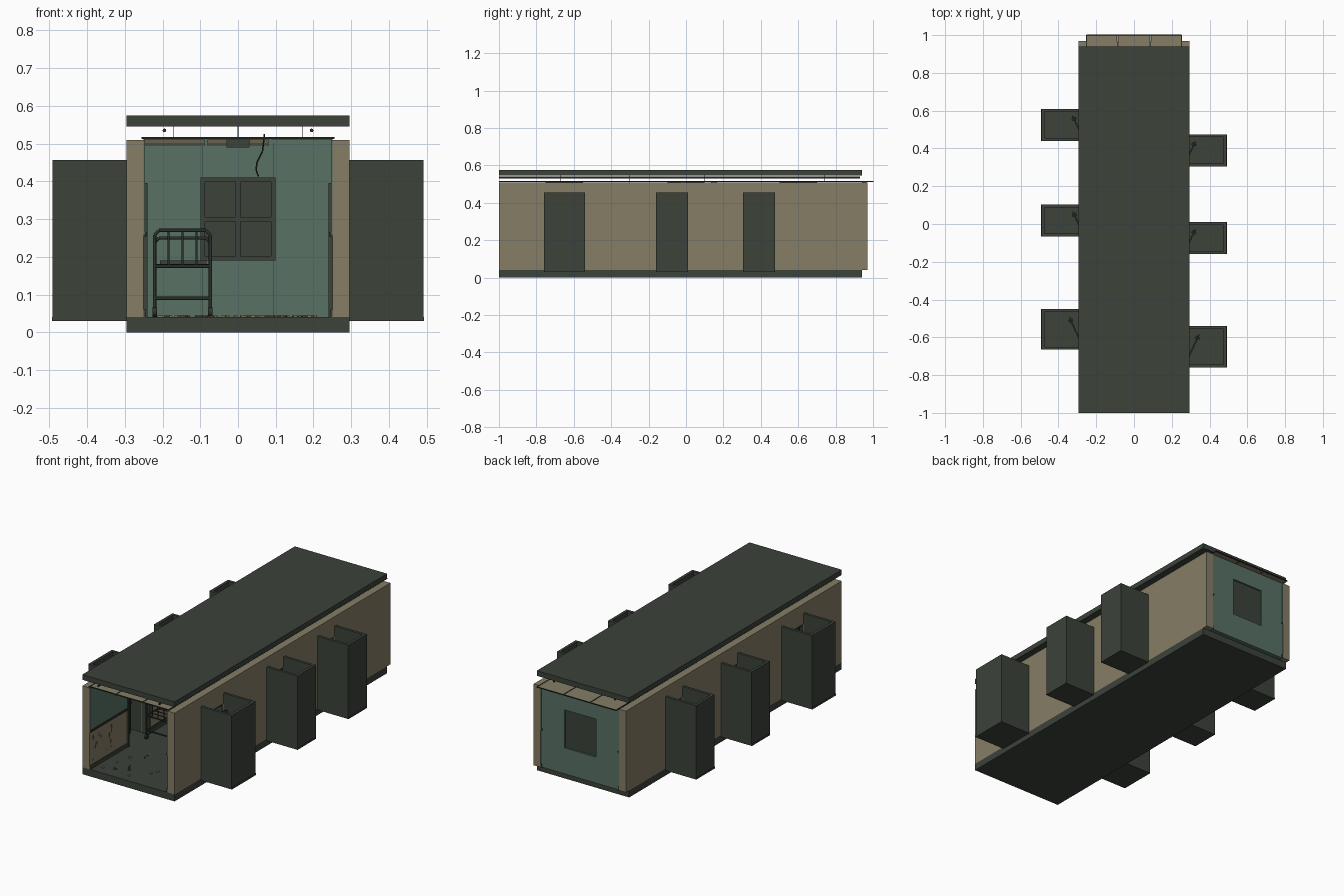
import bpy, bmesh, math, random
from mathutils import Vector, Matrix

random.seed(4)
cube = bpy.data.objects.get("Cube")
if cube:
    bpy.data.objects.remove(cube)


def material(name, rgb):
    m = bpy.data.materials.new(name)
    m.use_nodes = True
    m.diffuse_color = (*rgb, 1)
    m.node_tree.nodes["Principled BSDF"].inputs["Base Color"].default_value = (*rgb, 1)
    return m


DARK = material("dark grey green", (0.045, 0.054, 0.042))
BEIGE = material("dirty beige", (0.235, 0.205, 0.13))
GREEN = material("faded green", (0.098, 0.165, 0.13))
METAL = material("dark metal", (0.026, 0.032, 0.026))
STAIN = material("brown stain", (0.07, 0.05, 0.033))


def finish(name, bm, mat, smooth=False):
    mesh = bpy.data.meshes.new(name)
    bm.to_mesh(mesh)
    bm.free()
    mesh.materials.append(mat)
    obj = bpy.data.objects.new(name, mesh)
    bpy.context.collection.objects.link(obj)
    for p in mesh.polygons:
        p.use_smooth = smooth and len(p.vertices) == 4
    return obj


def add_box(bm, x, y, z, turn=None):
    """Box spanning the (low, high) ranges, optionally turned about its centre."""
    spans = [sorted(r) for r in (x, y, z)]
    centre = Matrix.Translation([(a + b) / 2 for a, b in spans])
    size = Matrix.Diagonal([b - a for a, b in spans] + [1])
    bmesh.ops.create_cube(bm, size=1, matrix=centre @ (turn or Matrix()) @ size)


def boxes(name, mat, *parts):
    bm = bmesh.new()
    for part in parts:
        add_box(bm, *part)
    return finish(name, bm, mat)


def tubes(name, mat, radius, pairs, sides=8):
    bm = bmesh.new()
    for a, b in pairs:
        a, b = Vector(a), Vector(b)
        rot = (b - a).to_track_quat('Z', 'Y').to_matrix().to_4x4()
        bmesh.ops.create_cone(bm, cap_ends=True, segments=sides, radius1=radius, radius2=radius,
                              depth=(b - a).length, matrix=Matrix.Translation((a + b) / 2) @ rot)
    return finish(name, bm, mat, True)


FRONT, BACK, INNER, OUTER = -1, 0.94, 0.25, 0.295
FLOOR, TOP, DOOR_TOP, RAIL = 0.04, 0.51, 0.395, 0.26

# Floor and roof slabs
boxes("floor_slab", DARK, ((-OUTER, OUTER), (FRONT, BACK), (0, FLOOR)))
boxes("roof_slab", DARK, ((-OUTER, OUTER), (FRONT, BACK), (0.545, 0.575)))

# Side walls with doorways, small rooms and open doors
rooms = {1: ("left", [(-0.76, -0.54), (-0.16, 0.01), (0.305, 0.475)]),
         -1: ("right", [(-0.665, -0.45), (-0.065, 0.102), (0.44, 0.61)])}
for s, (side, spans) in rooms.items():
    wall, paint, rail, base, frames = [], [], [], [], []
    cursor = FRONT
    for lo, hi in spans + [(BACK + 0.015, None)]:
        y = (cursor, lo + 0.015)
        wall.append(((s * INNER, s * OUTER), y, (FLOOR, TOP)))
        paint.append(((s * 0.247, s * INNER), y, (RAIL, TOP)))
        rail.append(((s * 0.241, s * INNER), y, (RAIL - 0.006, RAIL + 0.004)))
        base.append(((s * 0.244, s * INNER), y, (FLOOR, FLOOR + 0.02)))
        if hi is None:
            break
        a, b = lo + 0.015, hi - 0.015
        cursor = b
        wall.append(((s * INNER, s * OUTER), (a, b), (DOOR_TOP, TOP)))
        paint.append(((s * 0.247, s * INNER), (a, b), (DOOR_TOP, TOP)))
        edge = (s * 0.24, s * 0.29)
        frames += [(edge, (a - 0.008, a + 0.004), (FLOOR, DOOR_TOP)),
                   (edge, (b - 0.004, b + 0.008), (FLOOR, DOOR_TOP)),
                   (edge, (a - 0.008, b + 0.008), (DOOR_TOP - 0.01, DOOR_TOP))]
        # Room shell: floor, far wall and two cheeks, open on top
        boxes(side + "_room", DARK,
              ((s * 0.25, s * 0.493), (lo, hi), (0.03, FLOOR)),
              ((s * 0.475, s * 0.491), (lo, hi), (FLOOR, 0.456)),
              ((s * OUTER, s * 0.475), (lo, a), (FLOOR, 0.456)),
              ((s * OUTER, s * 0.475), (b, hi), (FLOOR, 0.456)))
        # Door leaf swung into the room, with a handle
        length = (b - a) * 0.92
        door = boxes(side + "_door", METAL,
                     ((-0.004, 0.004), (0, length), (0.045, 0.385)),
                     ((-0.012, 0.012), (length - 0.025, length - 0.01), (0.215, 0.222)))
        door.location = (s * 0.27, a, 0)
        door.rotation_euler.z = -s * math.radians(25)
    boxes(side + "_wall", BEIGE, *wall)
    boxes(side + "_upper_paint", GREEN, *paint)
    boxes(side + "_handrail", METAL, *rail)
    boxes(side + "_skirting", DARK, *base)
    boxes(side + "_door_frames", DARK, *frames)

# End wall built around the window
W, LOW, HIGH = 0.1, 0.19, 0.41
ends = (BACK, 0.965)
boxes("end_wall", GREEN,
      ((-INNER, -W), ends, (FLOOR, 0.513)), ((W, INNER), ends, (FLOOR, 0.513)),
      ((-W, W), ends, (FLOOR, LOW)), ((-W, W), ends, (HIGH, 0.513)))
boxes("end_wall_seams", METAL, *[((x - .001, x + .001), (0.938, BACK), (FLOOR, 0.5))
                                 for x in (-0.095, 0.095)])
boxes("end_window_pane", DARK, ((-W, W), (0.945, 0.956), (LOW, HIGH)))
bars = [((x - 0.006, x + 0.006), (0.93, 0.946), (LOW, HIGH)) for x in (-0.094, 0, 0.094)]
bars += [((-W, W), (0.93, 0.946), (z - 0.006, z + 0.006)) for z in (0.196, 0.3, 0.404)]
boxes("window_frame", DARK, *bars)

# Ceiling tiles in a metal grid, with some missing and some sagging
tiles = []
for row in range(12):
    y = -0.99 + row * 0.166
    for col in (-1, 0, 1):
        if 0 < row < 11 and random.random() < 0.15:
            continue
        sag = 0.09 if 0 < row < 11 and random.random() < 0.12 else 0
        x = col * 0.17
        tiles.append(((x - 0.081, x + 0.081), (y, y + 0.16), (0.511 - sag / 9, 0.516 - sag / 9),
                      Matrix.Rotation(sag, 4, 'X')))
boxes("ceiling_tiles", BEIGE, *tiles)
grid = [((x - 0.003, x + 0.003), (FRONT, 1), (0.512, 0.517)) for x in (-0.252, -0.085, 0.085, 0.252)]
grid += [((-0.252, 0.252), (y - 0.003, y + 0.003), (0.512, 0.517))
         for y in [-0.993 + i * 0.166 for i in range(13)]]
boxes("ceiling_grid", METAL, *grid)

# Pipes, hangers, lamps and a loose cable above the corridor
tubes("ceiling_pipes", METAL, 0.005, [((x, FRONT, 0.535), (x, 0.93, 0.535)) for x in (-0.195, 0.195)])
tubes("ceiling_hangers", METAL, 0.001, [((x, y, 0.515), (x, y, 0.546)) for x in (-0.17, 0, 0.17)
                                        for y in (-0.67, -0.3, 0.1, 0.74)], 4)
boxes("ceiling_lamps", DARK, *[((-0.03, 0.03), (y, y + 0.2), (0.49, 0.511)) for y in (-0.75, -0.1, 0.5)])
cable = [(0.07, 0.525), (0.065, 0.48), (0.05, 0.45), (0.048, 0.43), (0.054, 0.413)]
tubes("loose_cable", METAL, 0.002, [((a[0], -0.3, a[1]), (b[0], -0.3, b[1]))
                                    for a, b in zip(cable, cable[1:])], 6)

# Wheeled bed: end hoops, side rails, slats and castors
X0, X1, Y0, Y1 = -0.221, -0.073, -0.52, -0.18
frame, thin, wheels = [], [], []
for y, top in ((Y0, 0.27), (Y1, 0.25)):
    hoop = [(X0, 0.065), (X0, top - 0.012), (X0 + 0.012, top),
            (X1 - 0.012, top), (X1, top - 0.012), (X1, 0.065)]
    frame += [((a[0], y, a[1]), (b[0], y, b[1])) for a, b in zip(hoop, hoop[1:])]
    frame += [((X0, y, z), (X1, y, z)) for z in (0.09, 0.175)]
    thin += [((x, y, 0.175), (x, y, top)) for x in (-0.184, -0.147, -0.11)]
    wheels += [((x - 0.006, y, 0.054), (x + 0.006, y, 0.054)) for x in (X0, X1)]
for x in (X0, X1):
    frame += [((x, Y0, z), (x, Y1, z)) for z in (0.09, 0.175)]
thin += [((X0, Y0 + i * 0.034, 0.178), (X1, Y0 + i * 0.034, 0.178)) for i in range(1, 10)]
tubes("bed_frame", METAL, 0.0045, frame)
tubes("bed_slats", METAL, 0.003, thin, 6)
tubes("bed_wheels", METAL, 0.013, wheels, 12)
boxes("bed_pad", DARK, ((X0 + 0.015, X1 - 0.01), (-0.36, Y1 - 0.01), (0.178, 0.19)))

# Ragged stains on the lower walls near the entrance
bm = bmesh.new()
for s in (-1, 1):
    for i in range(14):
        y, z, r = random.uniform(-0.97, -0.78), random.uniform(0.08, 0.22), random.uniform(0.006, 0.016)
        ring = [bm.verts.new((s * 0.2485, y + r * 0.7 * math.cos(t) * random.uniform(0.6, 1),
                              z + r * 1.4 * math.sin(t) * random.uniform(0.6, 1)))
                for t in [k * math.pi / 4 for k in range(8)]]
        bm.faces.new(ring if s < 0 else ring[::-1])
finish("wall_stains", bm, STAIN)

# Scattered rubble on the floor
for name, mat, count in (("plaster_rubble", BEIGE, 45), ("brown_rubble", STAIN, 25)):
    bits = []
    for i in range(count):
        x, y, r = random.uniform(-0.22, 0.22), random.uniform(-0.95, 0.9), random.uniform(0.003, 0.008)
        bits.append(((x - r, x + r), (y - r, y + r * 0.6), (FLOOR, FLOOR + 0.004),
                     Matrix.Rotation(random.uniform(0, 3), 4, 'Z')))
    boxes(name, mat, *bits)
